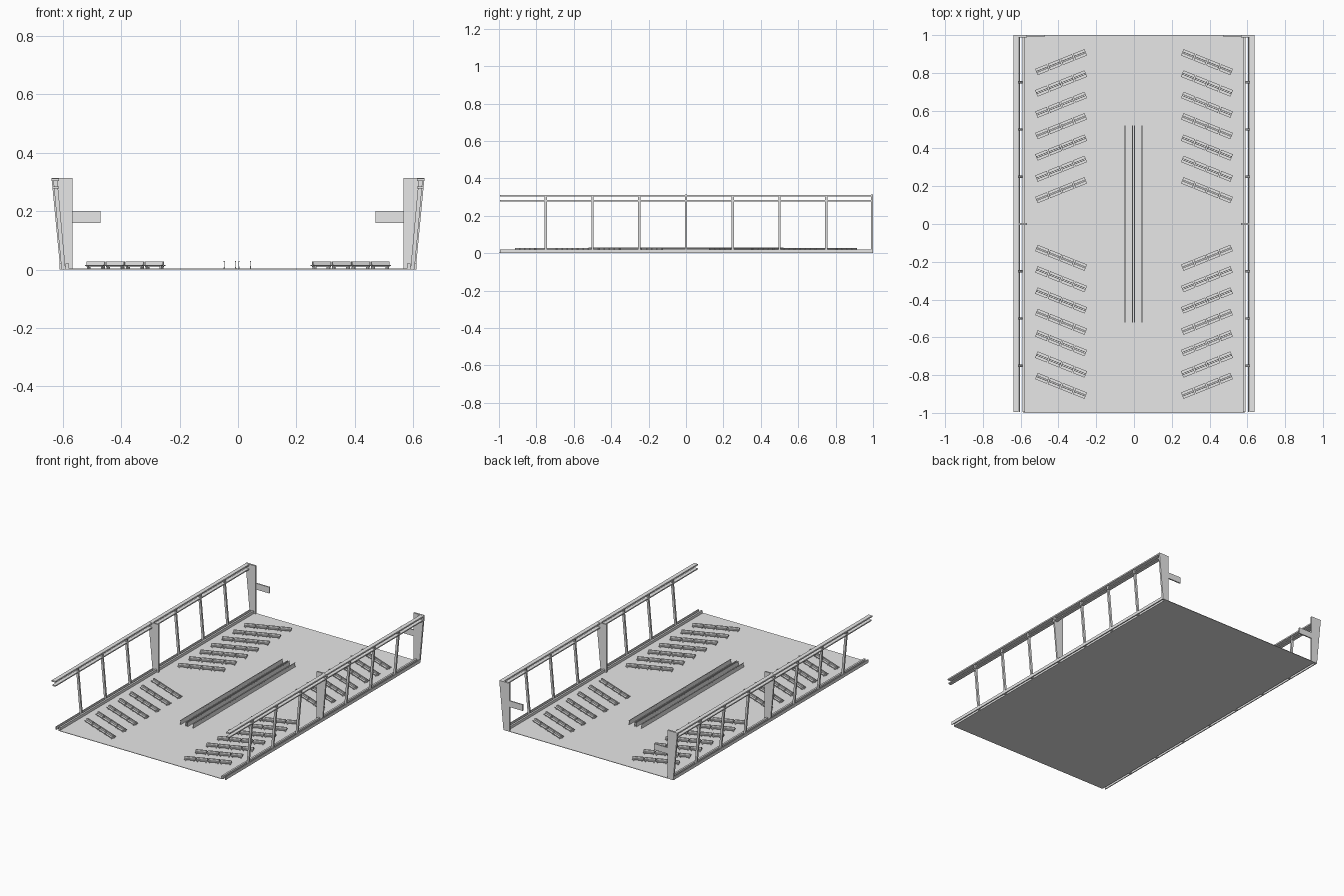
import bpy, bmesh, math
from mathutils import Matrix, Vector

cube = bpy.data.objects.get("Cube")
if cube:
    bpy.data.objects.remove(cube, do_unlink=True)

grey = bpy.data.materials.new("light grey")
grey.use_nodes = True
grey.diffuse_color = (0.8, 0.8, 0.8, 1)
grey.node_tree.nodes["Principled BSDF"].inputs["Base Color"].default_value = (0.8, 0.8, 0.8, 1)


def finish(bm, name):
    bmesh.ops.recalc_face_normals(bm, faces=bm.faces)
    mesh = bpy.data.meshes.new(name)
    bm.to_mesh(mesh)
    bm.free()
    mesh.materials.append(grey)
    obj = bpy.data.objects.new(name, mesh)
    bpy.context.collection.objects.link(obj)
    return obj


def prism(bm, profile, y0, y1, matrix=Matrix()):
    """Extrude an x-z profile from y0 to y1."""
    face = bm.faces.new([bm.verts.new(matrix @ Vector((x, y0, z))) for x, z in profile])
    ext = bmesh.ops.extrude_face_region(bm, geom=[face])
    move = matrix.to_3x3() @ Vector((0, y1 - y0, 0))
    bmesh.ops.translate(bm, vec=move, verts=[v for v in ext["geom"] if isinstance(v, bmesh.types.BMVert)])


def rect(x0, x1, z0, z1):
    return [(x0, z0), (x1, z0), (x1, z1), (x0, z1)]


def part(name, profile, spans):
    bm = bmesh.new()
    for y0, y1 in spans:
        prism(bm, profile, y0, y1)
    return finish(bm, name)


part("floor", rect(-0.585, 0.585, 0, 0.003), [(-1, 1)])

# Side walls: tapered end plates, leaning posts, rails and curbs
full = [(-0.995, 0.995)]
post_y = [s * k / 4 for s in (-1, 1) for k in (1, 2, 3)]
wall = [
    ("wall_plate", [(0.566, 0), (0.608, 0), (0.638, 0.313), (0.566, 0.313)], [(-0.005, 0.005), (0.988, 1)]),
    ("wall_post", [(0.59, 0), (0.604, 0), (0.632, 0.305), (0.618, 0.305)], [(y - 0.006, y + 0.006) for y in post_y]),
    ("top_rail", rect(0.612, 0.638, 0.303, 0.312), full),
    ("lower_rail", rect(0.612, 0.634, 0.277, 0.284), full),
    ("inner_curb", rect(0.578, 0.59, 0, 0.02), full),
    ("outer_curb", rect(0.604, 0.61, 0, 0.02), full),
    ("side_arm", rect(0.47, 0.567, 0.16, 0.2), [(0.992, 1)]),
]
for name, profile, spans in wall:
    for side, sign in (("left", 1), ("right", -1)):
        part(side + "_" + name, [(sign * x, z) for x, z in profile], spans)

# Moving walkway balustrades: wide base, thin panel, handrail
for i, x in enumerate((-0.047, -0.008, 0.003, 0.043)):
    outline = [(0.003, 0), (0.001, 0.012), (0.001, 0.026), (0.002, 0.027), (0.002, 0.03)]
    profile = [(x + a, z) for a, z in outline] + [(x - a, z) for a, z in reversed(outline)]
    part(f"walkway_balustrade_{i + 1}", profile, [(-0.522, 0.522)])

# Slanted rows of double-sided benches, one block in each quarter
slant = math.radians(21.8)
for sx, side in ((1, "left"), (-1, "right")):
    for sy, end in ((1, "back"), (-1, "front")):
        bm = bmesh.new()
        for row in range(7):
            origin = Matrix.Translation((sx * 0.386, sy * (0.857 - 0.113 * row), 0))
            turn = origin @ Matrix.Rotation(-sx * sy * slant, 4, "Z")
            for unit in range(4):
                c = (unit - 1.5) * 0.072
                for s in (-1, 1):
                    prism(bm, rect(c - 0.033, c + 0.033, 0.012, 0.016), s * 0.004, s * 0.018, turn)
                    prism(bm, rect(c - 0.033, c + 0.033, 0.016, 0.027), s * 0.002, s * 0.005, turn)
                    prism(bm, rect(c + s * 0.026 - 0.002, c + s * 0.026 + 0.002, 0.003, 0.012), -0.012, 0.012, turn)
                prism(bm, rect(c - 0.033, c + 0.033, 0.009, 0.012), -0.003, 0.003, turn)
        finish(bm, f"{end}_{side}_benches")
